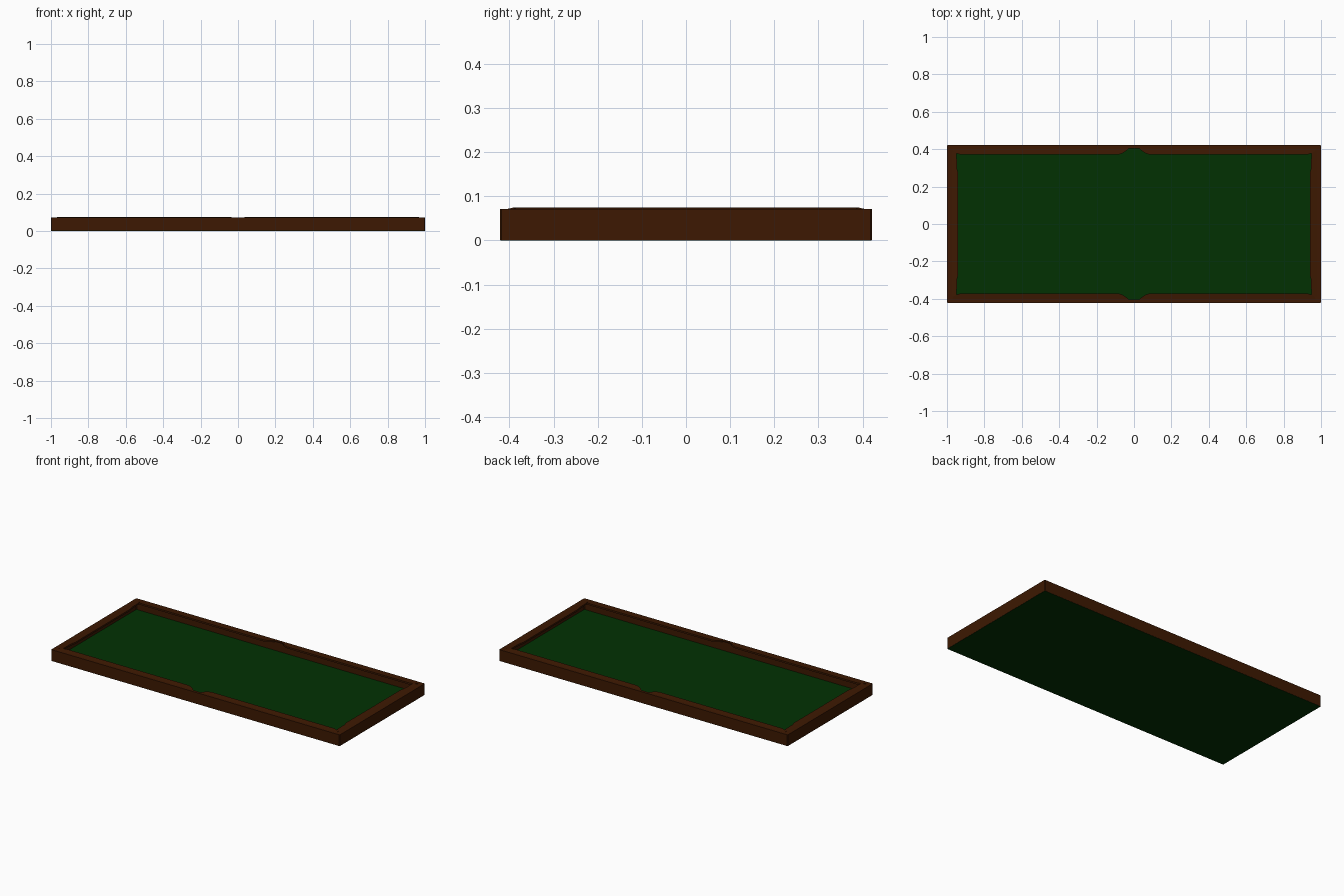
import bpy, bmesh

cube = bpy.data.objects.get("Cube")
if cube:
    bpy.data.objects.remove(cube, do_unlink=True)

HALF_X, HALF_Y = 1.0, 0.4215    # outside of the tray
OPEN_X, OPEN_Y = 0.975, 0.405   # inside of the top frame, behind the rails
RAIL_X, RAIL_Y = 0.94, 0.372    # playing edge of the rails
FRAME_TOP, RAIL_TOP = 0.071, 0.0745
LIP = 0.064                     # underside of the overhanging frame and rails
WALL = 0.003


def material(name, color):
    m = bpy.data.materials.new(name)
    m.use_nodes = True
    m.diffuse_color = color
    m.node_tree.nodes["Principled BSDF"].inputs["Base Color"].default_value = color
    return m


wood = material("dark wood", (0.047, 0.0095, 0.0005, 1))
felt = material("green felt", (0.0005, 0.031, 0.0008, 1))


def finish(name, bm, mat):
    bmesh.ops.recalc_face_normals(bm, faces=bm.faces)
    mesh = bpy.data.meshes.new(name)
    bm.to_mesh(mesh)
    bm.free()
    mesh.materials.append(mat)
    bpy.context.collection.objects.link(bpy.data.objects.new(name, mesh))


def prism(name, outline, bottom, top, mat):
    """Upright prism; top is a function giving the height at (x, y)."""
    bm = bmesh.new()
    low = [bm.verts.new((x, y, bottom)) for x, y in outline]
    high = [bm.verts.new((x, y, top(x, y))) for x, y in outline]
    bm.faces.new(low)
    bm.faces.new(high)
    n = len(outline)
    for i in range(n):
        j = (i + 1) % n
        bm.faces.new((low[i], low[j], high[j], high[i]))
    finish(name, bm, mat)


def rectangle(x, y, cut=0.004):
    """Rectangle outline with slightly cut corners."""
    return [(x - cut, -y), (x, cut - y), (x, y - cut), (x - cut, y),
            (cut - x, y), (-x, y - cut), (-x, cut - y), (cut - x, -y)]


def ring(name, outer, inner, bottom, top, mat):
    bm = bmesh.new()
    loops = [[bm.verts.new((x, y, z)) for x, y in outline]
             for outline, z in ((outer, bottom), (outer, top), (inner, top), (inner, bottom))]
    n = len(outer)
    for k in range(4):
        a, b = loops[k], loops[(k + 1) % 4]
        for i in range(n):
            j = (i + 1) % n
            bm.faces.new((a[i], a[j], b[j], b[i]))
    finish(name, bm, mat)


def drop(value, start, end):
    """Rail height: level at the playing edge, falling to the frame behind."""
    t = min(1, max(0, (value - start) / (end - start)))
    return RAIL_TOP + (FRAME_TOP - RAIL_TOP) * t


def long_top(x, y):
    return drop(abs(y), 0.39, OPEN_Y)


def short_top(x, y):
    return drop(abs(x), 0.955, OPEN_X)


# Felt bed, showing inside the tray and underneath
prism("felt_bed", rectangle(HALF_X - 0.001, HALF_Y - 0.001), 0, lambda x, y: 0.003, felt)

# Thin outer walls and the top frame that overhangs the bed
outside = rectangle(HALF_X, HALF_Y)
ring("outer_wall", outside, rectangle(HALF_X - WALL, HALF_Y - WALL), 0.001, LIP, wood)
ring("top_frame", outside, rectangle(OPEN_X, OPEN_Y), LIP, FRAME_TOP, wood)

for s, side in ((-1, "right"), (1, "left")):
    # End rail, eased back slightly toward the corners
    half = [(RAIL_X, 0.27), (0.947, 0.3), (0.948, 0.372), (0.956, 0.385), (OPEN_X, 0.387)]
    outline = half + [(x, -y) for x, y in reversed(half)]
    prism(side + "_end_rail", [(s * x, y) for x, y in outline], LIP, short_top, wood)

    # Long rails, curving away at the middle pockets, with corner blocks
    for sy, fb in ((-1, "front"), (1, "back")):
        profile = [(0.027, OPEN_Y), (0.036, 0.396), (0.045, 0.389), (0.064, 0.377),
                   (0.082, RAIL_Y), (0.93, RAIL_Y), (0.945, 0.377), (0.968, 0.39),
                   (0.97, OPEN_Y)]
        prism(f"{fb}_{side}_long_rail", [(s * x, sy * y) for x, y in profile],
              LIP, long_top, wood)
        corner = [(0.946, 0.376), (OPEN_X, 0.376), (OPEN_X, OPEN_Y), (0.946, OPEN_Y)]
        prism(f"{fb}_{side}_corner_block", [(s * x, sy * y) for x, y in corner],
              LIP, lambda x, y: FRAME_TOP, wood)
